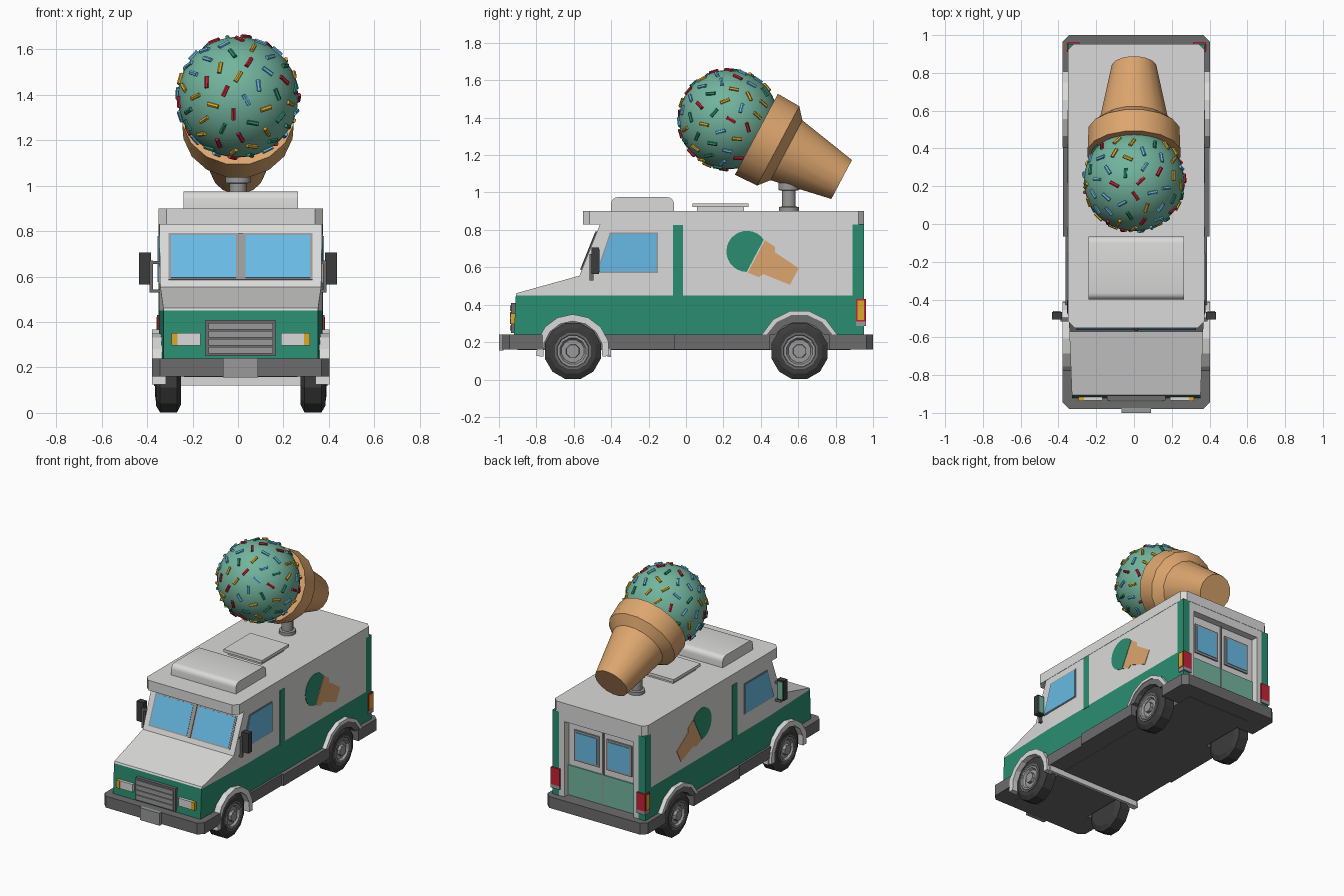
import bpy, bmesh, math, random
from mathutils import Matrix, Vector

if "Cube" in bpy.data.objects:
    bpy.data.objects.remove(bpy.data.objects["Cube"])

random.seed(4)
COLORS = {
    "light_grey": (0.70, 0.70, 0.695), "green": (0.024, 0.27, 0.165), "dark_grey": (0.15, 0.15, 0.15),
    "black": (0.045, 0.045, 0.047), "glass_blue": (0.14, 0.49, 0.78), "tan": (0.72, 0.38, 0.155),
    "mint": (0.17, 0.46, 0.34), "red": (0.55, 0.017, 0.035), "amber": (0.70, 0.40, 0.026),
    "mid_grey": (0.32, 0.32, 0.32)}
MATS = {}
for key, rgb in COLORS.items():
    MATS[key] = bpy.data.materials.new(key)
    MATS[key].diffuse_color = (*rgb, 1)


def finish(name, bm, *mats, smooth=None):
    bmesh.ops.recalc_face_normals(bm, faces=bm.faces)
    me = bpy.data.meshes.new(name)
    bm.to_mesh(me)
    bm.free()
    for m in mats:
        me.materials.append(MATS[m])
    if smooth:
        me.shade_smooth()
        me.set_sharp_from_angle(angle=math.radians(smooth))
    ob = bpy.data.objects.new(name, me)
    bpy.context.collection.objects.link(ob)
    return ob


def prism(name, h, pts, mat, axis="x", taper=False, smooth=None):
    """Extrude a (y,z) outline along x, or an (x,y) outline along z, over the range h."""
    bm = bmesh.new()
    place = (lambda p, d: (d, *p)) if axis == "x" else (lambda p, d: (*p, d))
    a, b = ([bm.verts.new(place(p, d)) for p in pts] for d in h)
    bm.faces.new(a)
    bm.faces.new(b[::-1])
    for i in range(len(pts)):
        j = (i + 1) % len(pts)
        bm.faces.new((a[i], a[j], b[j], b[i]))
    if taper:  # the cab narrows towards the nose
        bmesh.ops.bisect_plane(bm, geom=bm.verts[:] + bm.edges[:] + bm.faces[:],
                               plane_co=(0, -0.42, 0), plane_no=(0, 1, 0))
        for v in bm.verts:
            v.co.x *= 1 - 0.11 * max(0, -0.42 - v.co.y)
    return finish(name, bm, mat, smooth=smooth)


def box(name, x, y, z, mat, rot=0):
    """Box from (min, max) ranges, with an optional tilt about x."""
    bm = bmesh.new()
    c = Vector([(r[0] + r[1]) / 2 for r in (x, y, z)])
    size = [r[1] - r[0] for r in (x, y, z)]
    m = Matrix.Translation(c) @ Matrix.Rotation(rot, 4, "X") @ Matrix.Diagonal((*size, 1))
    bmesh.ops.create_cube(bm, size=1, matrix=m)
    return finish(name, bm, mat)


def pair(fn, name, x, *args, **kw):
    """Make a part on both sides."""
    fn("right_" + name, x, *args, **kw)
    fn("left_" + name, (-x[1], -x[0]), *args, **kw)


def lathe(name, profile, n, matrix, mat, smooth=None):
    bm = bmesh.new()
    rings = [[bm.verts.new(matrix @ Vector((r * math.cos(t), r * math.sin(t), s)))
              for t in (2 * math.pi * (k + 0.5) / n for k in range(n))] for r, s in profile]
    for a, b in zip(rings, rings[1:]):
        for k in range(n):
            j = (k + 1) % n
            bm.faces.new((a[k], a[j], b[j], b[k]))
    bmesh.ops.remove_doubles(bm, verts=bm.verts, dist=1e-5)
    return finish(name, bm, mat, smooth=smooth)


def arc(cy, cz, r, a0, a1, n):
    return [(cy + r * math.cos(math.radians(a0 + (a1 - a0) * k / n)),
             cz + r * math.sin(math.radians(a0 + (a1 - a0) * k / n))) for k in range(n + 1)]


def chamfered(hx, y0, y1, front, back):
    return [(-hx, y0 + front), (-hx + front, y0), (hx - front, y0), (hx, y0 + front),
            (hx, y1 - back), (hx - back, y1), (-hx + back, y1), (-hx, y1 - back)]


AXLES, WZ, W = (-0.605, 0.607), 0.152, 0.36

# Body: green lower half with wheel openings, grey upper half, roof cap
wells = [p for y in AXLES for p in arc(y, WZ, 0.172, 149, 31, 8)]
prism("lower_body", (-W, W), [(-0.92, 0.24)] + wells + [(0.9, 0.24), (0.9, 0.45), (-0.91, 0.45)], "green", taper=True)
prism("upper_body", (-W, W), [(-0.91, 0.45), (0.9, 0.45), (0.9, 0.84), (-0.456, 0.84), (-0.57, 0.555), (-0.905, 0.462)],
      "light_grey", taper=True)
prism("roof_cap", (0.83, 0.9), chamfered(W + 0.002, -0.55, 0.952, 0.035, 0.03), "light_grey", axis="z")

# Bumpers, side skirts and dark underside
for name, hx, y0, y1, f, b in (("front_bumper", 0.39, -0.98, -0.765, 0.035, 0), ("front_skirt", 0.374, -0.43, -0.065, 0, 0),
                               ("rear_skirt", 0.388, -0.065, 0.45, 0, 0), ("rear_bumper", 0.39, 0.765, 1.0, 0, 0.035)):
    prism(name, (0.16, 0.24), chamfered(hx, y0, y1, f, b) if f or b else [(-hx, y0), (hx, y0), (hx, y1), (-hx, y1)],
          "dark_grey", axis="z")
box("chassis", (-0.25, 0.25), (-0.9, 0.88), (0.157, 0.33), "dark_grey")
box("cross_bar", (-0.37, 0.37), (-0.42, -0.40), (0.12, 0.16), "light_grey")
box("number_plate", (-0.077, 0.077), (-1.0, -0.975), (0.155, 0.242), "mid_grey")

# Wheel arches
pair(prism, "front_arch", (0.33, 0.39), arc(AXLES[0], WZ, 0.197, -8, 188, 8) + arc(AXLES[0], WZ, 0.16, 190, -10, 8), "light_grey")
pair(prism, "rear_arch", (0.33, 0.39), arc(AXLES[1], WZ, 0.22, 23.6, 156.4, 5) + arc(AXLES[1], WZ, 0.197, 153.5, 26.5, 5), "light_grey")
pair(prism, "rear_arch_lining", (0.33, 0.387), arc(AXLES[1], WZ, 0.199, 26, 154, 5) + arc(AXLES[1], WZ, 0.157, 146, 34, 5), "dark_grey")

# Wheels
for side, sg in (("right", 1), ("left", -1)):
    for end, y in zip(("front", "rear"), AXLES):
        m = Matrix.Translation((0, y, WZ)) @ Matrix.Rotation(sg * math.pi / 2, 4, "Y")
        n = f"{side}_{end}_"
        lathe(n + "tyre", [(0, 0.263), (0.12, 0.263), (0.155, 0.28), (0.155, 0.355), (0.125, 0.373), (0.1, 0.373), (0.095, 0.34), (0, 0.34)], 12, m, "black")
        lathe(n + "rim", [(0.1, 0.345), (0.1, 0.376), (0.088, 0.376), (0.07, 0.355), (0, 0.355)], 12, m, "dark_grey")
        lathe(n + "wheel_disc", [(0.085, 0.345), (0.085, 0.377), (0.072, 0.377), (0.062, 0.362), (0, 0.362)], 12, m, "mid_grey")
        lathe(n + "hub", [(0.04, 0.35), (0.036, 0.382), (0, 0.382)], 8, m, "mid_grey")

# Nose: grille and headlights
box("grille_frame", (-0.154, 0.154), (-0.935, -0.90), (0.25, 0.41), "dark_grey")
for k in range(4):
    box(f"grille_slat_{k + 1}", (-0.142, 0.142), (-0.942, -0.93), (0.262 + k * 0.035, 0.290 + k * 0.035), "mid_grey")
pair(box, "headlight", (0.178, 0.278), (-0.935, -0.90), (0.297, 0.352), "light_grey")
pair(box, "indicator", (0.278, 0.305), (-0.938, -0.90), (0.297, 0.352), "amber")

# Windscreen on the sloping face
tilt = -math.atan2(0.114, 0.285)
box("windscreen_frame", (-0.317, 0.317), (-0.521, -0.513), (0.577, 0.798), "mid_grey", rot=tilt)
pair(box, "windscreen_pane", (0.02, 0.306), (-0.523, -0.511), (0.586, 0.789), "glass_blue", rot=tilt)
box("windscreen_divider", (-0.01, 0.01), (-0.526, -0.511), (0.577, 0.798), "mid_grey", rot=tilt)

# Side windows, stripe behind the cab door and corner posts
pair(prism, "side_window_frame", (W - 0.01, W + 0.003), [(-0.48, 0.57), (-0.407, 0.785), (-0.15, 0.785), (-0.15, 0.57)], "mid_grey")
pair(prism, "side_window", (W - 0.01, W + 0.006), [(-0.47, 0.577), (-0.402, 0.778), (-0.157, 0.778), (-0.157, 0.577)], "glass_blue")
pair(box, "door_stripe", (W - 0.01, W + 0.003), (-0.07, -0.015), (0.44, 0.825), "green")
pair(box, "corner_post", (0.31, W + 0.002), (0.89, 0.952), (0.24, 0.83), "green")

# Painted ice cream on each side
ax, up = Vector((0.88, -0.467)).normalized(), Vector((0.467, 0.88)).normalized()
spot = lambda s, t: tuple(Vector((0.326, 0.685)) + ax * s + up * t)
scoop = [spot(0.11 * math.cos(a), 0.11 * math.sin(a)) for a in (math.radians(63 + 234 * k / 18) for k in range(19))]
wafer = [spot(s, t) for s, t in ((0.057, 0.098), (0.12, 0.092), (0.135, 0.066), (0.287, 0.05))]
wafer += [spot(s, t) for s, t in ((0.287, -0.05), (0.135, -0.066), (0.12, -0.092), (0.057, -0.098))]
pair(prism, "painted_scoop", (W - 0.01, W + 0.003), scoop, "green")
pair(prism, "painted_cone", (W - 0.01, W + 0.003), wafer, "tan")

# Recessed rear doors, frame and tail lights
pair(box, "rear_frame", (0.27, 0.312), (0.89, 0.95), (0.24, 0.83), "light_grey")
box("rear_header", (-0.3, 0.3), (0.89, 0.95), (0.77, 0.83), "light_grey")
pair(box, "rear_door_base", (0.004, 0.275), (0.895, 0.908), (0.24, 0.45), "mint")
pair(box, "rear_window_frame", (0.03, 0.225), (0.895, 0.91), (0.495, 0.71), "mid_grey")
pair(box, "rear_window", (0.045, 0.21), (0.895, 0.914), (0.51, 0.695), "glass_blue")
box("rear_door_seam", (-0.006, 0.006), (0.895, 0.91), (0.24, 0.77), "mid_grey")
pair(box, "tail_light", (0.30, 0.368), (0.91, 0.962), (0.31, 0.43), "red")
pair(box, "tail_light_base", (0.30, 0.368), (0.91, 0.962), (0.285, 0.31), "mid_grey")
pair(box, "tail_indicator", (0.36, 0.371), (0.918, 0.952), (0.318, 0.422), "amber")

# Roof unit with rounded front and rear edges, and hatch
prism("roof_air_unit", (-0.252, 0.252), [(-0.065, 0.89)] + arc(-0.1, 0.94, 0.035, 0, 90, 4) + arc(-0.365, 0.94, 0.035, 90, 180, 4)
      + [(-0.4, 0.89)], "light_grey", smooth=30)
box("hatch_base", (-0.13, 0.13), (0.06, 0.31), (0.89, 0.925), "light_grey")
box("hatch_lid", (-0.15, 0.15), (0.035, 0.335), (0.922, 0.942), "light_grey")

# The van body sits slightly right of the mirrors and the sign
for ob in bpy.context.collection.objects:
    ob.location.x = 0.012

# Mirrors
pair(box, "mirror", (0.382, 0.435), (-0.505, -0.465), (0.565, 0.705), "black")
pair(box, "mirror_glass", (0.388, 0.43), (-0.468, -0.461), (0.575, 0.695), "mint")
pair(box, "mirror_stay", (0.375, 0.39), (-0.515, -0.495), (0.53, 0.67), "dark_grey")
for z in (0.53, 0.655):
    pair(box, f"mirror_arm_{int(z * 100)}", (0.34, 0.39), (-0.515, -0.495), (z, z + 0.014), "dark_grey")

# Sign: post, cone, scoop and sprinkles
lathe("sign_post", [(0, 0.89), (0.055, 0.89), (0.055, 0.922), (0.038, 0.925), (0.038, 1.01), (0.058, 1.013), (0.058, 1.06), (0, 1.06)],
      12, Matrix.Translation((0, 0.55, 0)), "mid_grey", smooth=35)
CENTRE, R = Vector((0, 0.228, 1.39)), 0.266
axis = Vector((0, 0.88, -0.467)).normalized()
frame = Matrix.Translation(CENTRE) @ axis.to_track_quat("Z", "Y").to_matrix().to_4x4()
lathe("cone", [(0, 0.168), (0.25, 0.168), (0.245, 0.3), (0.185, 0.35), (0.12, 0.684), (0, 0.684)], 16, frame, "tan", smooth=28)
bm = bmesh.new()
bmesh.ops.create_uvsphere(bm, u_segments=32, v_segments=18, radius=R, matrix=frame)
finish("scoop", bm, "mint", smooth=60)

bm = bmesh.new()
N = 110
for k in range(N):
    z = 1 - 2 * (k + 0.5) / N
    r, t = math.sqrt(1 - z * z), k * 2.39996
    d = Vector((r * math.cos(t), r * math.sin(t), z))
    if d.dot(axis) > 0.58:
        continue
    m = Matrix.Translation(CENTRE + d * (R + 0.001)) @ d.to_track_quat("Z", "Y").to_matrix().to_4x4()
    m = m @ Matrix.Rotation(random.uniform(0, math.pi), 4, "Z") @ Matrix.Rotation(math.pi / 2, 4, "X")
    made = bmesh.ops.create_cone(bm, cap_ends=True, segments=6, radius1=0.01, radius2=0.01, depth=0.052, matrix=m)
    colour = random.randrange(4)
    for f in {f for v in made["verts"] for f in v.link_faces}:
        f.material_index = colour
finish("sprinkles", bm, "red", "amber", "glass_blue", "green")

for m in bpy.data.materials:
    if m.users and not m.is_grease_pencil:
        m.use_nodes = True
        m.node_tree.nodes["Principled BSDF"].inputs["Base Color"].default_value = m.diffuse_color
